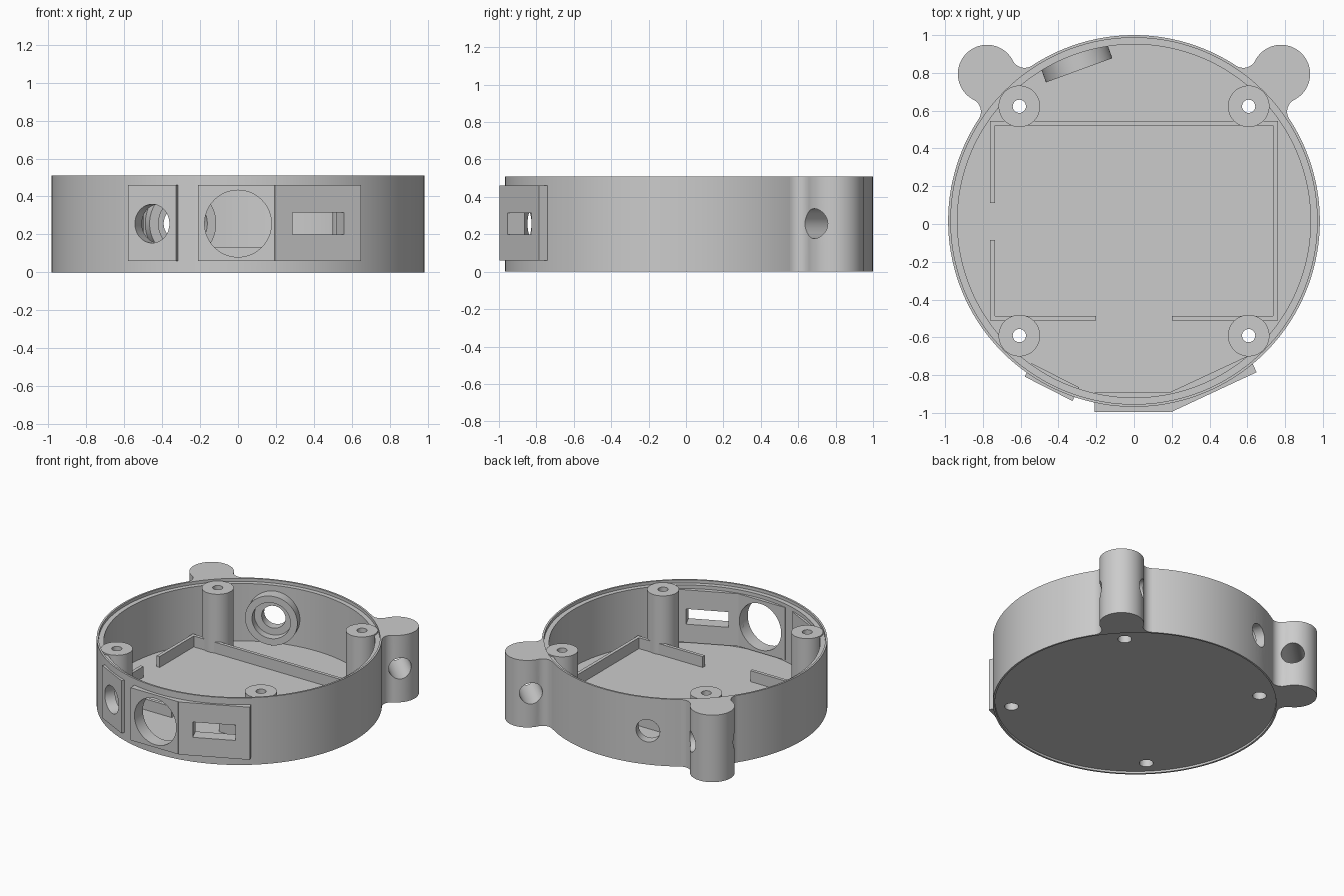
import bpy, bmesh
from math import sin, cos, pi, radians, sqrt, acos, atan2
from mathutils import Vector, Matrix

cube = bpy.data.objects.get("Cube")
if cube:
    bpy.data.objects.remove(cube, do_unlink=True)

grey = bpy.data.materials.new("plain grey")
grey.use_nodes = True
colour = (0.6, 0.6, 0.6, 1)
grey.diffuse_color = colour
grey.node_tree.nodes["Principled BSDF"].inputs["Base Color"].default_value = colour

HEIGHT, OUTER, INNER, FLOOR = 0.51, 0.984, 0.935, 0.05
MID = 0.257          # height of every side opening
CENTRE_Y = 0.016     # the round body sits slightly behind the middle
BOSS = 0.607


def finish(name, bm):
    bmesh.ops.recalc_face_normals(bm, faces=bm.faces)
    mesh = bpy.data.meshes.new(name)
    bm.to_mesh(mesh)
    bm.free()
    mesh.materials.append(grey)
    ob = bpy.data.objects.new(name, mesh)
    bpy.context.collection.objects.link(ob)
    return ob


def rod(name, a, b, r, segments=48):
    a, b = Vector(a), Vector(b)
    bm = bmesh.new()
    turn = (b - a).to_track_quat('Z', 'Y').to_matrix().to_4x4()
    bmesh.ops.create_cone(bm, cap_ends=True, segments=segments, radius1=r, radius2=r,
                          depth=(b - a).length, matrix=Matrix.Translation((a + b) / 2) @ turn)
    return finish(name, bm)


def box(name, x0, x1, y0, y1, z0, z1, turn=0):
    bm = bmesh.new()
    bmesh.ops.create_cube(bm, size=1)
    for v in bm.verts:
        v.co = Vector(((x0 + x1) / 2 + v.co.x * (x1 - x0),
                       (y0 + y1) / 2 + v.co.y * (y1 - y0),
                       (z0 + z1) / 2 + v.co.z * (z1 - z0)))
    bm.transform(Matrix.Rotation(radians(turn), 4, 'Z'))
    return finish(name, bm)


def radial_rod(name, turn, d0, d1, r):
    # turn is measured from the front (-y) around z
    t = radians(turn)
    d = Vector((sin(t), -cos(t), 0))
    up = Vector((0, 0, MID))
    return rod(name, d * d0 + up, d * d1 + up, r, 64)


def cut(ob, cutters):
    bpy.context.view_layer.objects.active = ob
    for c in cutters:
        m = ob.modifiers.new("opening", 'BOOLEAN')
        m.operation, m.solver, m.object = 'DIFFERENCE', 'EXACT', c
        bpy.ops.object.modifier_apply(modifier=m.name)


# Round shell: floor, wall, lid ledge and shallow recess underneath
profile = [(0, 0.015), (0.968, 0.015), (0.97, 0), (OUTER, 0), (OUTER, HEIGHT), (0.97, HEIGHT),
           (0.97, 0.487), (INNER, 0.487), (INNER, FLOOR), (0, FLOOR)]
bm = bmesh.new()
verts = [bm.verts.new((x, 0, z)) for x, z in profile]
edges = [bm.edges.new(pair) for pair in zip(verts, verts[1:])]
bmesh.ops.spin(bm, geom=verts + edges, cent=(0, 0, 0), axis=(0, 0, 1),
               angle=2 * pi, steps=144, use_duplicate=False)
bmesh.ops.remove_doubles(bm, verts=bm.verts, dist=0.0001)
shell = finish("shell", bm)
parts = [shell]

# Side openings
SMALL, SLOT, BACK = -27, 25, 200
small_cut = radial_rod("small_cutter", SMALL, 0.8, 1.1, 0.102)
large_cut = radial_rod("large_cutter", 0, 0.8, 1.1, 0.176)
slot_cut = box("slot_cutter", -0.149, 0.149, -1.1, -0.8, MID - 0.058, MID + 0.058, SLOT)
back_cut = radial_rod("back_cutter", BACK - 10 + 0.0, 0.8, 1.1, 0.085)
bore_cut = radial_rod("bore_cutter", BACK - 10 + 0.0, 0.8, 0.912, 0.137)
cutters = [small_cut, large_cut, slot_cut, back_cut, bore_cut]
for c in (back_cut, bore_cut):   # aim at the back right of the wall
    c.data.transform(Matrix.Rotation(radians(BACK - 190), 4, 'Z'))
cut(shell, [small_cut, large_cut, slot_cut, back_cut])

# Flat panels on the front
Z0, Z1 = 0.06, 0.46
small_panel = box("small_panel", -0.142, 0.142, -0.997, -0.917, Z0, Z1, SMALL)
cut(small_panel, [small_cut])
large_panel = box("large_panel", -0.21, 0.192, -1.01, -0.909, Z0, Z1)
cut(large_panel, [large_cut])
slot_panel = box("slot_panel", -0.25, 0.25, -1.0, -0.902, Z0, Z1, SLOT)
cut(slot_panel, [slot_cut, large_cut])

# Socket ring inside the back wall
ring = radial_rod("socket_ring", BACK, 0.849, 0.945, 0.187)
cut(ring, [bore_cut, back_cut])
parts += [small_panel, large_panel, slot_panel, ring]

# Screw bosses with holes that run through the floor
for x in (-BOSS, BOSS):
    for y in (-BOSS, BOSS):
        name = ("back" if y > 0 else "front") + ("_left" if x > 0 else "_right") + "_boss"
        boss = rod(name, (x, y, 0.03), (x, y, 0.497), 0.11)
        hole = rod("screw_cutter", (x, y, -0.1), (x, y, 0.6), 0.035, 32)
        head = rod("head_cutter", (x, y, -0.1), (x, y, 0.08), 0.048, 32)
        cut(boss, [hole, head])
        cut(shell, [head])
        cutters += [hole, head]
        parts.append(boss)

# Low fence on the floor, with gaps at the front and right
FX, FY0, FY1, T, TOP = 0.762, -0.528, 0.53, 0.025, 0.133
F = FLOOR - 0.01
parts += [
    box("back_fence", -FX, FX, FY1 - T, FY1, F, TOP),
    box("left_fence", FX - T, FX, FY0, FY1, F, TOP),
    box("right_fence_back", -FX, -FX + T, 0.095, FY1, F, TOP),
    box("right_fence_front", -FX, -FX + T, FY0, -0.1, F, TOP),
    box("front_fence_right", -FX, -0.2, FY0, FY0 + T, F, TOP),
    box("front_fence_left", 0.2, FX, FY0, FY0 + T, F, TOP),
]


# Ears: a round post blended into the wall by two fillets, built along +x then turned
def arc(cx, cy, r, a0, a1, n):
    return [(cx + r * cos(a0 + (a1 - a0) * i / n), cy + r * sin(a0 + (a1 - a0) * i / n))
            for i in range(n + 1)]


EAR_D, EAR_R, FIL = 1.101, 0.154, 0.07
reach, gap = OUTER + FIL, EAR_R + FIL
spread = acos((EAR_D ** 2 + reach ** 2 - gap ** 2) / (2 * EAR_D * reach))
fx, fy = reach * cos(spread), reach * sin(spread)
lean = atan2(fy, fx - EAR_D)     # from the post centre to the fillet centre
upper = arc(fx, fy, FIL, lean + pi, spread + pi, 12)
if abs(lean - spread) > pi:
    upper = upper[::-1]
outline = arc(EAR_D, 0, EAR_R, -lean, lean, 48) + upper[1:]
outline += arc(0, 0, 0.977, spread, -spread, 10)
outline += [(x, -y) for x, y in upper[::-1]][:-1]

for side, turn in (("left", 45), ("right", 135)):
    bm = bmesh.new()
    face = bm.faces.new([bm.verts.new((x, y, 0)) for x, y in outline])
    new = bmesh.ops.extrude_face_region(bm, geom=[face])["geom"]
    bmesh.ops.translate(bm, vec=(0, 0, HEIGHT),
                        verts=[g for g in new if isinstance(g, bmesh.types.BMVert)])
    bm.transform(Matrix.Rotation(radians(turn), 4, 'Z'))
    ear = finish(side + "_ear", bm)
    hole = rod("strap_cutter", (EAR_D, -0.5, MID), (EAR_D, 0.5, MID), 0.08)
    hole.data.transform(Matrix.Rotation(radians(turn), 4, 'Z'))
    cut(ear, [hole])
    cutters.append(hole)
    parts.append(ear)

# Remove the cutters, place and shade the parts
for c in cutters:
    bpy.data.objects.remove(c, do_unlink=True)
bpy.ops.object.select_all(action='DESELECT')
for ob in parts:
    ob.location.y = CENTRE_Y
    ob.select_set(True)
bpy.context.view_layer.objects.active = shell
bpy.ops.object.shade_smooth_by_angle(angle=radians(30))
